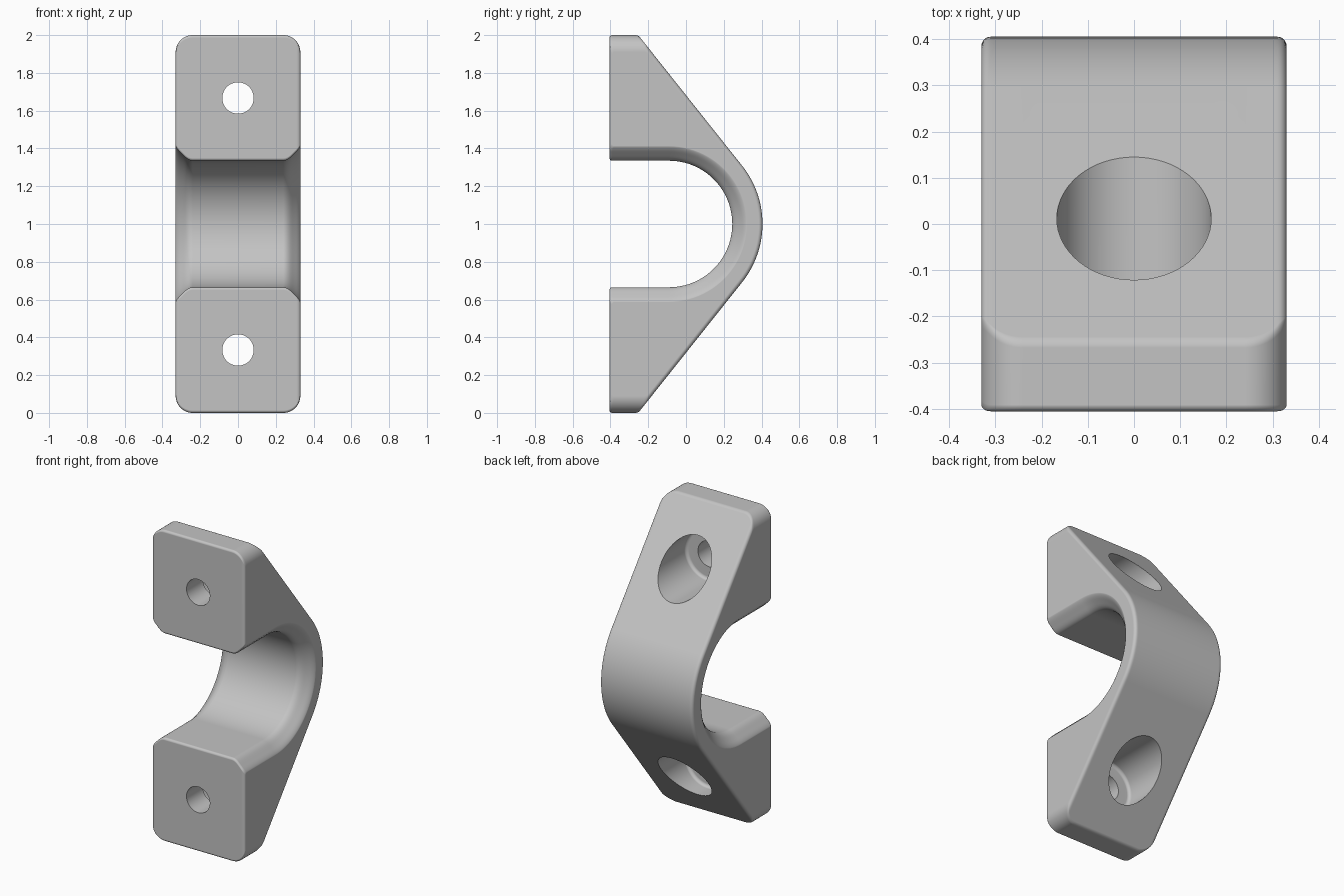
import bpy, bmesh
from math import pi, sin, cos, sqrt, radians
from mathutils import Vector

cube = bpy.data.objects.get("Cube")
if cube:
    bpy.data.objects.remove(cube, do_unlink=True)

HALF = 0.33          # half width
FRONT = -0.405       # mounting plane
AXIS = -0.09         # y of the saddle axis
INNER, OUTER = 0.335, 0.495
SLOPE = radians(38.5)
CORNER, EDGE = 0.09, 0.02

grey = bpy.data.materials.new("light_grey")
grey.use_nodes = True
colour = (0.55, 0.55, 0.55, 1)
grey.diffuse_color = colour
grey.node_tree.nodes["Principled BSDF"].inputs["Base Color"].default_value = colour


def loft(name, sections):
    """Closed solid through a row of matching outlines, facing outward."""
    bm = bmesh.new()
    rings = [[bm.verts.new(p) for p in s] for s in sections]
    for a, b in zip(rings, rings[1:]):
        for i in range(len(a)):
            j = (i + 1) % len(a)
            bm.faces.new((a[i], a[j], b[j], b[i]))
    bm.faces.new(rings[0][::-1])
    bm.faces.new(rings[-1])
    bm.normal_update()
    if bm.calc_volume(signed=True) < 0:
        bmesh.ops.reverse_faces(bm, faces=bm.faces[:])
    mesh = bpy.data.meshes.new(name)
    bm.to_mesh(mesh)
    bm.free()
    mesh.materials.append(grey)
    obj = bpy.data.objects.new(name, mesh)
    bpy.context.collection.objects.link(obj)
    return obj


def drop(x, r):
    """Depth of a round-over of radius r at distance x from the middle."""
    d = max(0.0, abs(x) - (HALF - r))
    return r - sqrt(max(0.0, r * r - d * d))


def fillet(before, corner, after, r, steps=5):
    """Round one corner of a profile."""
    c = Vector(corner)
    a, b = (Vector(before) - c).normalized(), (Vector(after) - c).normalized()
    half = a.angle(b) / 2
    centre = c + (a + b).normalized() * (r / sin(half))
    reach = r * cos(half) / sin(half)
    start, end = c + a * reach - centre, c + b * reach - centre
    return [tuple(centre + start.lerp(end, i / steps).normalized() * r) for i in range(steps + 1)]


def section(x):
    """Side profile of the clamp at one station across its width."""
    soft = drop(x, EDGE)
    u, blend = max(0.0, abs(x) - 0.24), 0.044
    flare = u * u / (2 * blend) if u < blend else u - blend / 2
    inner = INNER + flare + soft / 2
    outer = OUTER - soft
    top = 1 - drop(x, CORNER)
    front = FRONT + soft * 0.7
    bend = (AXIS + (outer - top * sin(SLOPE)) / cos(SLOPE), top)
    lip, arch, heel = (front, inner), (AXIS, inner), (front, top)
    tangent = (AXIS + outer * cos(SLOPE), outer * sin(SLOPE))
    # upper half, from the outer crown round to the inner crown
    pts = [(AXIS + outer * cos(SLOPE * i / 12), outer * sin(SLOPE * i / 12)) for i in range(13)]
    pts += fillet(tangent, bend, heel, 0.03)
    pts += fillet(bend, heel, lip, 0.014)
    pts += fillet(heel, lip, arch, 0.014)
    pts += [(AXIS + inner * sin(pi / 2 * i / 24), inner * cos(pi / 2 * i / 24)) for i in range(25)]
    lower = [(y, -z) for y, z in reversed(pts[1:-1])]
    return [(x, y, z + 1) for y, z in pts + lower]


# clamp body: sections lofted across the width
side = [HALF - CORNER + CORNER * sin(pi / 2 * i / 14) for i in range(15)]
body = loft("clamp_body", [section(x) for x in [-s for s in reversed(side)] + side])


def screw_hole_cutter(z, segments=64):
    """Stepped round shape: narrow front hole, wide recess at the back."""
    floor, bore, recess, r = -0.24, 0.083, 0.167, 0.02
    outline = [(bore, -0.6), (bore, floor)]
    outline += [(recess - r + r * sin(pi / 2 * i / 5), floor + r - r * cos(pi / 2 * i / 5)) for i in range(6)]
    outline += [(recess, 0.6)]
    turns = [2 * pi * k / segments for k in range(segments)]
    cutter = loft("screw_hole_cutter", [[(rad * cos(t), y, z + rad * sin(t)) for t in turns] for rad, y in outline])
    cutter.hide_render = True
    return cutter


# screw holes: keep the first solver that really cuts the body
for z in (1 - 0.667, 1 + 0.667):
    cutter = screw_hole_cutter(z)
    cut = body.modifiers.new("screw_hole", 'BOOLEAN')
    cut.operation, cut.object = 'DIFFERENCE', cutter
    for solver in ('EXACT', 'MANIFOLD', 'FLOAT'):
        cut.solver = solver
        bpy.context.view_layer.update()
        drilled = bpy.data.meshes.new_from_object(body.evaluated_get(bpy.context.evaluated_depsgraph_get()))
        if len(drilled.polygons) > len(body.data.polygons):
            body.data = drilled
            break
    body.modifiers.remove(cut)
    bpy.data.objects.remove(cutter, do_unlink=True)

# smooth shading with crisp edges
bpy.ops.object.select_all(action='DESELECT')
bpy.context.view_layer.objects.active = body
body.select_set(True)
bpy.ops.object.shade_smooth_by_angle(angle=radians(35))
weighted = body.modifiers.new("even_shading", 'WEIGHTED_NORMAL')
weighted.keep_sharp = True
